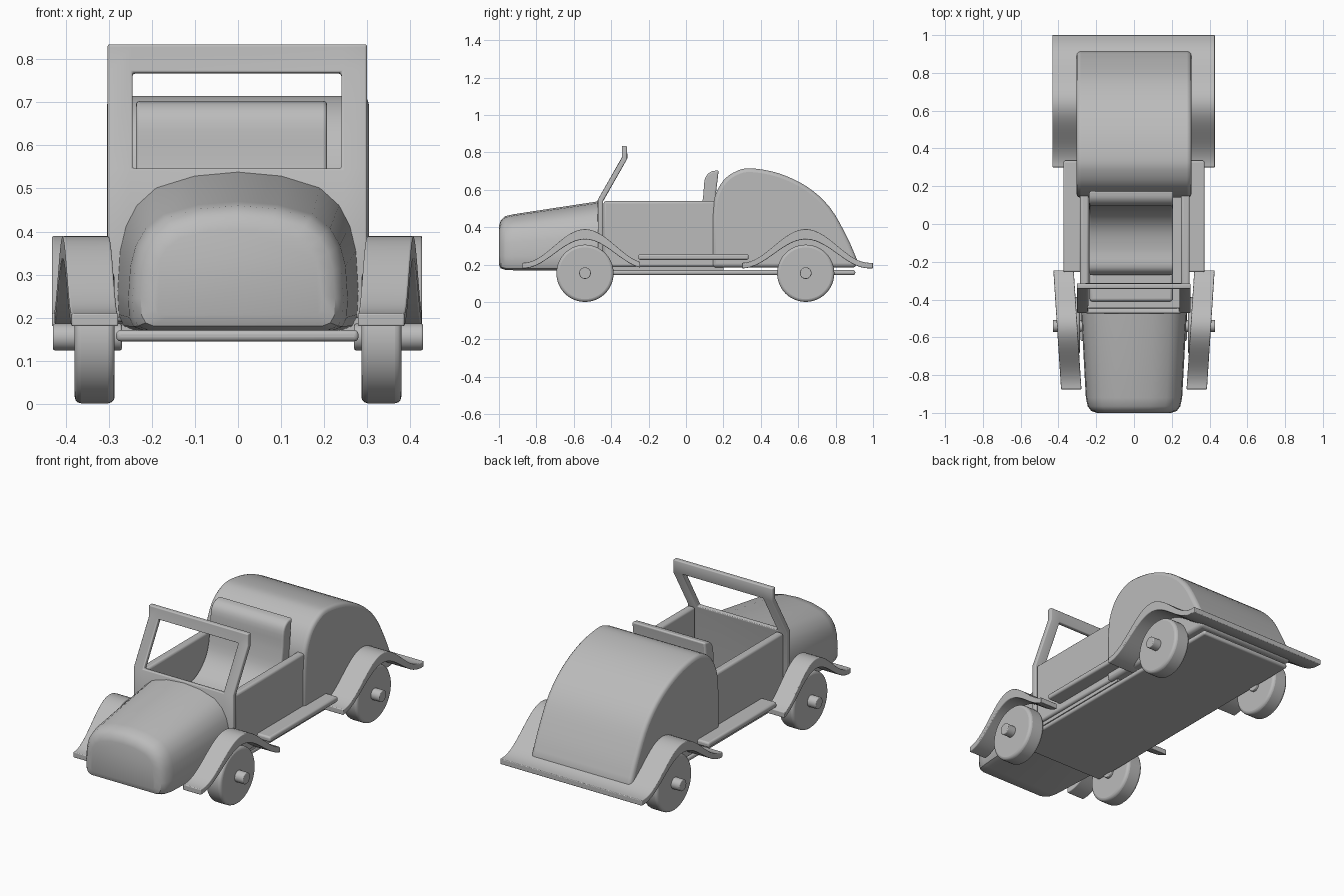
import bpy, bmesh, math
from mathutils import Vector

old = bpy.data.objects.get("Cube")
if old:
    bpy.data.objects.remove(old, do_unlink=True)

GREY = (0.5, 0.5, 0.5, 1)
paint = bpy.data.materials.new("plain_grey")
paint.use_nodes = True
paint.diffuse_color = GREY
paint.node_tree.nodes["Principled BSDF"].inputs["Base Color"].default_value = GREY


def finish(name, bm, bevel=0.0, thick=0.0):
    bmesh.ops.recalc_face_normals(bm, faces=bm.faces)
    mesh = bpy.data.meshes.new(name)
    bm.to_mesh(mesh)
    bm.free()
    mesh.materials.append(paint)
    ob = bpy.data.objects.new(name, mesh)
    bpy.context.collection.objects.link(ob)
    if thick:
        mod = ob.modifiers.new("thickness", "SOLIDIFY")
        mod.thickness, mod.offset, mod.use_even_offset = thick, 0, True
    if bevel:
        mod = ob.modifiers.new("rounding", "BEVEL")
        mod.width, mod.segments, mod.limit_method = bevel, 3, "ANGLE"
        mod.angle_limit = math.radians(40)
    bpy.ops.object.select_all(action="DESELECT")
    ob.select_set(True)
    bpy.context.view_layer.objects.active = ob
    bpy.ops.object.shade_smooth_by_angle(angle=math.radians(35))
    return ob


def box(name, lo, hi, bevel):
    bm = bmesh.new()
    bmesh.ops.create_cube(bm, size=1)
    lo, hi = Vector(lo), Vector(hi)
    for v in bm.verts:
        v.co = (lo + hi) / 2 + v.co * (hi - lo)
    return finish(name, bm, bevel)


def loft(name, rings, bevel=0.0):
    """Skin closed rings of equal length and cap both ends."""
    bm = bmesh.new()
    loops = [[bm.verts.new(p) for p in ring] for ring in rings]
    for a, b in zip(loops, loops[1:]):
        for i in range(len(a)):
            j = (i + 1) % len(a)
            bm.faces.new((a[i], a[j], b[j], b[i]))
    bm.faces.new(loops[0])
    bm.faces.new(loops[-1])
    return finish(name, bm, bevel)


def extrude_x(name, profile, x0, x1, bevel=0.0, lean=0.0):
    """Extrude a (y, z) profile across x; lean shifts x along y."""
    rings = [[(x + lean * y, y, z) for y, z in profile] for x in (x0, x1)]
    return loft(name, rings, bevel)


def spline(pts, steps=4):
    """Catmull-Rom curve through open points."""
    p = [Vector(q) for q in pts]
    p = [2 * p[0] - p[1]] + p + [2 * p[-1] - p[-2]]
    out = []
    for a, b, c, d in zip(p, p[1:], p[2:], p[3:]):
        for k in range(steps):
            t = k / steps
            out.append(0.5 * (2 * b + (c - a) * t + (2 * a - 5 * b + 4 * c - d) * t * t
                              + (3 * b - a - 3 * c + d) * t ** 3))
    return [tuple(q) for q in out + [p[-2]]]


def cylinder(name, centre, radius, length, bevel=0.0):
    ring = [(centre[1] + radius * math.cos(a), centre[2] + radius * math.sin(a))
            for a in (math.tau * i / 48 for i in range(48))]
    return extrude_x(name, ring, centre[0] - length / 2, centre[0] + length / 2, bevel)


def fender_profile(centre, front, back, width):
    top, under = [], []
    for i in range(33):
        d = front + (back - front) * i / 32
        bump = 0.5 + 0.5 * math.cos(math.pi * min(1, abs(d) / width))
        z = 0.21 + 0.18 * bump
        top.append((centre + d, z))
        under.append((centre + d, z - 0.03 - 0.025 * bump))
    return top + under[::-1]


# Hood: one arched section, tapering to a rounded nose
half = [(0.86, 0), (0.95, 0.03), (0.99, 0.1), (1, 0.25), (0.98, 0.5), (0.93, 0.66),
        (0.84, 0.79), (0.68, 0.9), (0.36, 0.975)]
section = half + [(0, 1)] + [(-x, z) for x, z in half[::-1]]
stations = [(-0.46, 0.28, 0.17, 0.54), (-0.92, 0.255, 0.17, 0.47), (-0.965, 0.245, 0.172, 0.46),
            (-0.99, 0.226, 0.18, 0.438), (-1.0, 0.195, 0.2, 0.405)]
loft("hood", [[(x * w, y, z0 + z * (z1 - z0)) for x, z in section]
              for y, w, z0, z1 in stations])

# Windshield: bent sheet with an open window
bm = bmesh.new()
cols = (-0.303, -0.245, 0.24, 0.3)
path = ((-0.457, 0.2), (-0.457, 0.545), (-0.329, 0.768), (-0.329, 0.835))
grid = [[bm.verts.new((x, y, z)) for x in cols] for y, z in path]
for r in range(3):
    for c in range(3):
        if (r, c) != (1, 1):
            bm.faces.new((grid[r][c], grid[r][c + 1], grid[r + 1][c + 1], grid[r + 1][c]))
finish("windshield_frame", bm, 0.006, 0.028)

# Passenger tub
box("left_door", (0.25, -0.44, 0.19), (0.295, 0.17, 0.54), 0.012)
box("right_door", (-0.285, -0.44, 0.19), (-0.24, 0.17, 0.54), 0.012)
box("tub_floor", (-0.27, -0.455, 0.17), (0.28, 0.2, 0.22), 0)

# Seat with curved back, cushion and footboard
seat_curve = spline([(0.175, 0.705), (0.13, 0.695), (0.1, 0.655), (0.09, 0.55), (0.06, 0.43),
                     (-0.02, 0.35), (-0.13, 0.32), (-0.23, 0.32), (-0.27, 0.28)])
extrude_x("seat", seat_curve + [(-0.27, 0.2), (0.17, 0.2), (0.16, 0.58)], -0.237, 0.207, 0.02)
box("footboard", (-0.235, -0.41, 0.2), (0.205, -0.25, 0.25), 0.015)

# Rear cover
back_curve = spline([(0.14, 0.45), (0.153, 0.56), (0.2, 0.65), (0.27, 0.7), (0.35, 0.715),
                     (0.5, 0.687), (0.65, 0.615), (0.77, 0.505), (0.86, 0.35), (0.913, 0.23)])
extrude_x("rear_cover", [(0.14, 0.185)] + back_curve + [(0.913, 0.185)], -0.304, 0.304, 0.02)

# Chassis board
box("chassis_board", (-0.283, -0.62, 0.145), (0.28, 0.905, 0.171), 0.01)

# Rear fenders share one sheet that forms the tail ledge
extrude_x("rear_fenders", fender_profile(0.64, -0.34, 0.36, 0.34), -0.432, 0.428, 0.004)

# Mirrored parts: front fenders, running boards, wheels, hubs
for side, s in (("left", 1), ("right", -1)):
    extrude_x(side + "_front_fender", fender_profile(-0.54, -0.335, 0.295, 0.33),
              s * 0.335, s * 0.443, 0.004, s * 0.065)
    inner, outer = sorted((s * 0.28, s * 0.374))
    box(side + "_running_board", (inner, -0.255, 0.226), (outer, 0.335, 0.256), 0.01)
    for end, y in (("front", -0.54), ("rear", 0.64)):
        cylinder(f"{side}_{end}_wheel", (s * 0.333, y, 0.154), 0.153, 0.093, 0.015)
        cylinder(f"{side}_{end}_hub", (s * 0.35, y, 0.155), 0.031, 0.16, 0.004)
